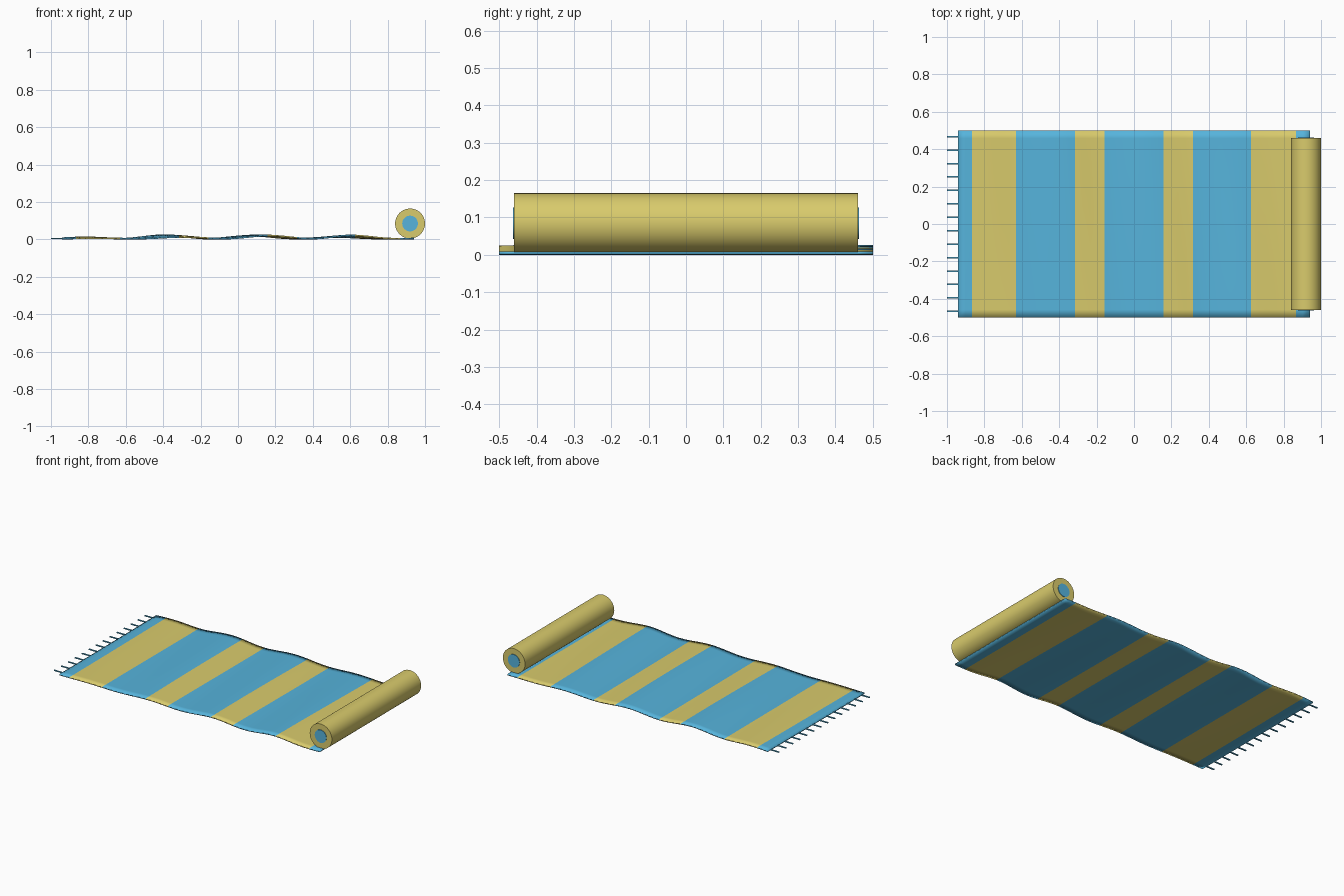
import bpy, bmesh, math
from mathutils import Matrix

if "Cube" in bpy.data.objects:
    bpy.data.objects.remove(bpy.data.objects["Cube"])


def material(name, color):
    mat = bpy.data.materials.new(name)
    mat.use_nodes = True
    mat.diffuse_color = (*color, 1)
    mat.node_tree.nodes["Principled BSDF"].inputs["Base Color"].default_value = (*color, 1)
    return mat


blue = material("sky_blue", (0.093, 0.456, 0.716))
yellow = material("sand_yellow", (0.694, 0.597, 0.150))


def finish(name, bm, mats, angle=40):
    mesh = bpy.data.meshes.new(name)
    bm.to_mesh(mesh)
    bm.free()
    for mat in mats:
        mesh.materials.append(mat)
    obj = bpy.data.objects.new(name, mesh)
    bpy.context.collection.objects.link(obj)
    bpy.ops.object.select_all(action='DESELECT')
    obj.select_set(True)
    bpy.context.view_layer.objects.active = obj
    bpy.ops.object.shade_smooth_by_angle(angle=math.radians(angle))
    return obj


def ripple(x, y):
    # Gentle diagonal folds that flatten towards both ends
    fade = min(1, (0.94 - abs(x)) / 0.5 + 0.3)
    wave = math.sin(math.tau * (x - 0.0) / 0.47 + 1.1 * y)
    swell = 0.6 + 0.4 * math.cos(2.2 * (x - 0.1) + 2 * y)
    return 0.0095 * fade * swell * (1 + wave)


# Striped cloth: columns end exactly on the stripe borders
stripes = [-0.94, -0.865, -0.63, -0.315, -0.157, 0.157, 0.315, 0.625, 0.865, 0.94]
columns, colors = [stripes[0]], []
for i, (a, b) in enumerate(zip(stripes, stripes[1:])):
    n = math.ceil((b - a) / 0.04)
    columns += [a + (b - a) * k / n for k in range(1, n + 1)]
    colors += [i % 2] * n

ROWS, THICK = 24, 0.008
bm = bmesh.new()
grid = []
for x in columns:
    ys = [j / ROWS - 0.5 for j in range(ROWS + 1)]
    grid.append([bm.verts.new((x, y, ripple(x, y) + 0.001)) for y in ys])
for i, color in enumerate(colors):
    for j in range(ROWS):
        face = bm.faces.new((grid[i][j], grid[i + 1][j], grid[i + 1][j + 1], grid[i][j + 1]))
        face.material_index = color
cloth = finish("striped_cloth", bm, [blue, yellow])
solid = cloth.modifiers.new("thickness", 'SOLIDIFY')
solid.thickness, solid.offset = THICK, 1


# Rolled end and the blue centre visible at both of its ends
def cylinder_y(name, radius, length, mat):
    bm = bmesh.new()
    turn = Matrix.Translation((0.92, 0, 0.085)) @ Matrix.Rotation(math.pi / 2, 4, 'X')
    bmesh.ops.create_cone(bm, cap_ends=True, segments=48, radius1=radius,
                          radius2=radius, depth=length, matrix=turn)
    return finish(name, bm, [mat])


cylinder_y("rolled_end", 0.08, 0.92, yellow)
cylinder_y("roll_centre", 0.042, 0.926, blue)

# Fringe strands along the open end
bm = bmesh.new()
COUNT = 14
for i in range(COUNT):
    y = -0.467 + 0.934 * i / (COUNT - 1)
    place = Matrix.Translation((-0.967, y, 0.005)) @ Matrix.Diagonal((0.066, 0.008, 0.006, 1))
    bmesh.ops.create_cube(bm, size=1, matrix=place)
finish("fringe", bm, [blue])

# Settle the cloth on the ground
low = min(v.co.z for v in cloth.data.vertices)
cloth.location.z = -low
